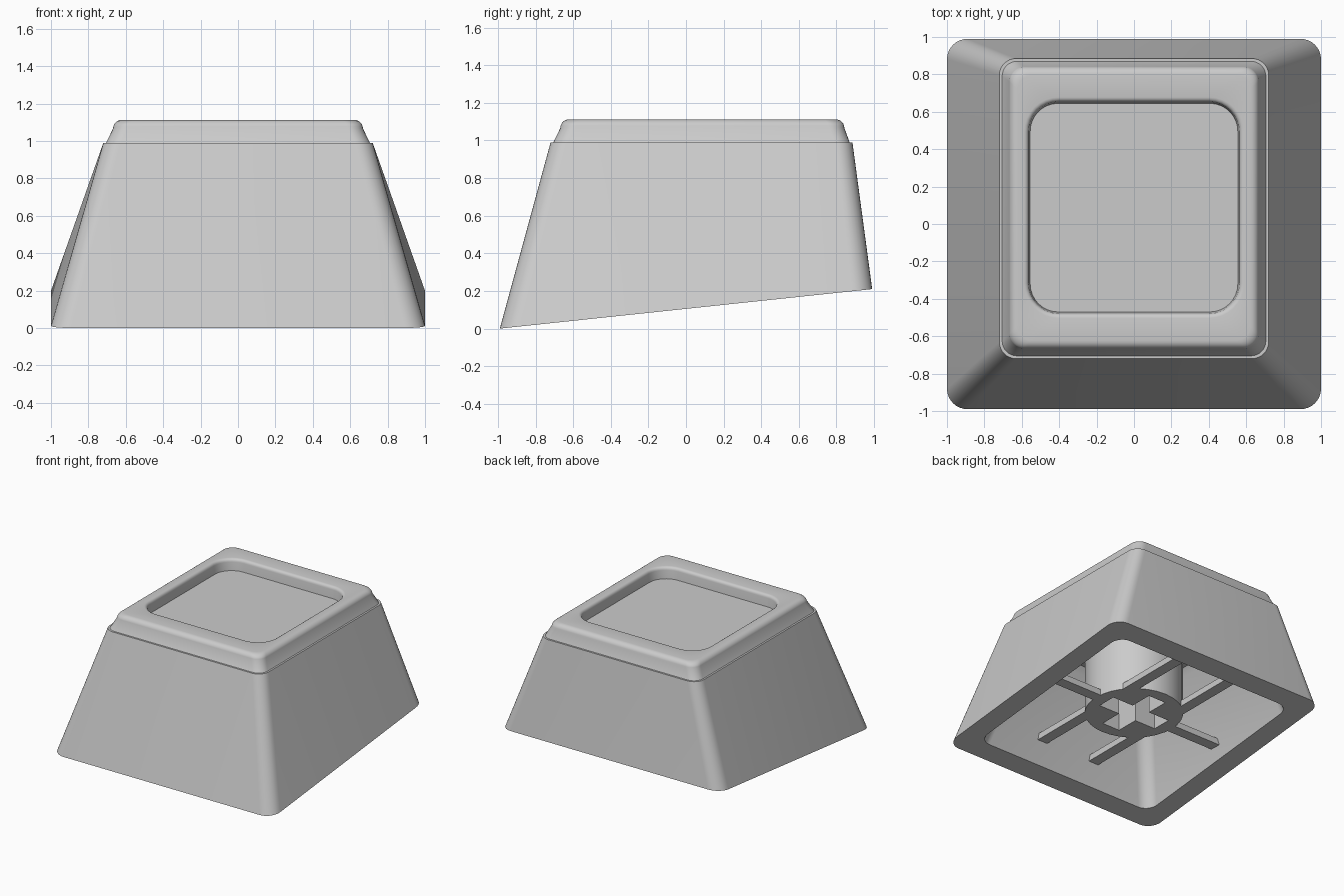
import bpy, bmesh, math

cube = bpy.data.objects.get("Cube")
if cube:
    bpy.data.objects.remove(cube, do_unlink=True)

grey = bpy.data.materials.new("light_grey")
grey.use_nodes = True
grey.diffuse_color = (0.6, 0.6, 0.6, 1)
grey.node_tree.nodes["Principled BSDF"].inputs["Base Color"].default_value = (0.6, 0.6, 0.6, 1)


def finish(name, bm):
    bmesh.ops.recalc_face_normals(bm, faces=bm.faces)
    mesh = bpy.data.meshes.new(name)
    bm.to_mesh(mesh)
    bm.free()
    mesh.materials.append(grey)
    obj = bpy.data.objects.new(name, mesh)
    bpy.context.collection.objects.link(obj)
    return obj


def smooth(obj):
    bpy.ops.object.select_all(action="DESELECT")
    obj.select_set(True)
    bpy.context.view_layer.objects.active = obj
    bpy.ops.object.shade_smooth_by_angle(angle=math.radians(30))


def rounded_ring(bm, half_x, front, back, radius, height, steps=8):
    """Rounded rectangle; height is a number or a function of y."""
    ring = []
    corners = ((1, 1), (-1, 1), (-1, -1), (1, -1))
    for quarter, (sx, sy) in enumerate(corners):
        cx = sx * (half_x - radius)
        cy = back - radius if sy > 0 else front + radius
        for i in range(steps + 1):
            a = (quarter + i / steps) * math.pi / 2
            x, y = cx + radius * math.cos(a), cy + radius * math.sin(a)
            ring.append(bm.verts.new((x, y, height(y) if callable(height) else height)))
    return ring


def loft(name, sections):
    bm = bmesh.new()
    rings = [rounded_ring(bm, *s) for s in sections]
    for low, high in zip(rings, rings[1:]):
        for i in range(len(low)):
            j = (i + 1) % len(low)
            bm.faces.new((low[i], low[j], high[j], high[i]))
    bm.faces.new(rings[0])
    bm.faces.new(rings[-1])
    return finish(name, bm)


def prism(name, outline, z0, z1):
    bm = bmesh.new()
    base = bm.faces.new([bm.verts.new((x, y, z0)) for x, y in outline])
    top = bmesh.ops.extrude_face_region(bm, geom=[base])["geom"]
    bmesh.ops.translate(bm, vec=(0, 0, z1 - z0), verts=[v for v in top if isinstance(v, bmesh.types.BMVert)])
    return finish(name, bm)


def slanted_base(y):
    return 0.106 * (y + 0.99)


# Hollow shell: cavity, slanted rim, outer walls, ledge, raised cap, dished top
sections = [
    (0.57, -0.57, 0.73, 0.10, 0.85),
    (0.61, -0.61, 0.76, 0.10, 0.80),
    (0.83, -0.82, 0.82, 0.10, slanted_base),
    (1.0, -0.99, 0.99, 0.11, slanted_base),
    (0.72, -0.72, 0.885, 0.09, 0.99),
    (0.705, -0.705, 0.87, 0.08, 0.99),
]
# Rounded shoulder of the cap
for i in range(7):
    a = i / 6 * math.pi / 2
    inset = 0.045 * (1 - math.cos(a))
    sections.append((0.668 - inset, -0.668 + inset, 0.842 - inset, 0.08, 1.067 + 0.045 * math.sin(a)))
# Rounded lip and wall of the dish
for i in range(5):
    a = i / 4 * math.pi / 2
    grow = 0.025 * (1 - math.sin(a))
    sections.append((0.563 + grow, -0.478 - grow, 0.653 + grow, 0.16 + grow,
                     1.087 + 0.025 * math.cos(a)))
sections.append((0.555, -0.47, 0.645, 0.15, 1.02))
smooth(loft("keycap_shell", sections))

# Stem with a cross-shaped socket
STEM_Z = 0.2
stem = prism("stem", [(0.37 * math.cos(k * math.pi / 16), 0.37 * math.sin(k * math.pi / 16))
                      for k in range(32)], STEM_Z, 0.88)
cross = []
for k in range(4):
    c, s = ((1, 0), (0, 1), (-1, 0), (0, -1))[k]
    for x, y in ((0.27, -0.08), (0.27, 0.08), (0.08, 0.08)):
        cross.append((c * x - s * y, s * x + c * y))
cutter = prism("socket_cutter", cross, 0.1, 0.62)
cutter.hide_render = True
cutter.display_type = "WIRE"
cut = stem.modifiers.new("socket", "BOOLEAN")
cut.operation = "DIFFERENCE"
cut.solver = "EXACT"
cut.object = cutter
bpy.context.view_layer.objects.active = stem
bpy.ops.object.modifier_apply(modifier=cut.name)
bpy.data.objects.remove(cutter, do_unlink=True)
smooth(stem)


# Bracing bars from the stem to the walls
def bar(name, x0, x1, y0, y1):
    prism(name, ((x0, y0), (x1, y0), (x1, y1), (x0, y1)), STEM_Z, STEM_Z + 0.05)


for side, label in ((1, "left"), (-1, "right")):
    bar(label + "_bar", *sorted((side * 0.34, side * 0.84)), -0.045, 0.045)
    x = side * 0.25
    bar(label + "_front_bar", x - 0.045, x + 0.045, -0.83, -0.22)
    bar(label + "_back_bar", x - 0.045, x + 0.045, 0.22, 0.84)
